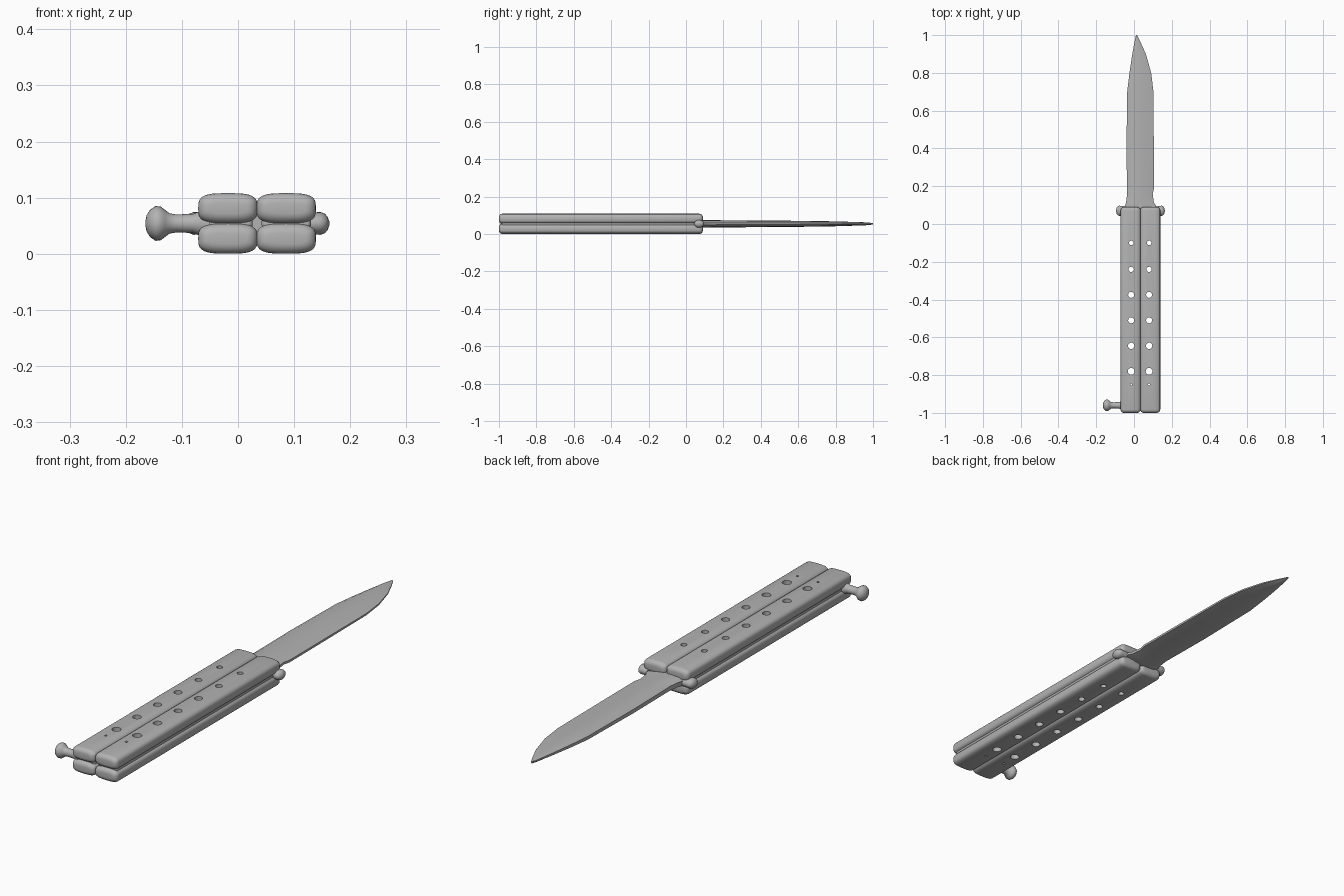
import bpy, bmesh, math

if "Cube" in bpy.data.objects:
    bpy.data.objects.remove(bpy.data.objects["Cube"])

ZC = 0.054                      # mid-height of the whole knife
HANDLES = {"left": -0.018, "right": 0.086}
HOLES = [(-0.10, 0.012), (-0.24, 0.014), (-0.375, 0.016),
         (-0.51, 0.016), (-0.645, 0.017), (-0.78, 0.018), (-0.85, 0.005)]

steel = bpy.data.materials.new("grey steel")
steel.diffuse_color = (0.45, 0.45, 0.45, 1)
steel.use_nodes = True
steel.node_tree.nodes["Principled BSDF"].inputs["Base Color"].default_value = steel.diffuse_color


def loft(name, rings, smooth=40):
    """Skin a list of equal-length point rings and cap both ends."""
    bm = bmesh.new()
    rows = [[bm.verts.new(p) for p in ring] for ring in rings]
    n = len(rows[0])
    for a, b in zip(rows, rows[1:]):
        for i in range(n):
            j = (i + 1) % n
            bm.faces.new((a[i], a[j], b[j], b[i]))
    bm.faces.new(rows[0])
    bm.faces.new(rows[-1])
    bmesh.ops.recalc_face_normals(bm, faces=bm.faces)
    me = bpy.data.meshes.new(name)
    bm.to_mesh(me)
    bm.free()
    me.materials.append(steel)
    ob = bpy.data.objects.new(name, me)
    bpy.context.collection.objects.link(ob)
    bpy.ops.object.select_all(action='DESELECT')
    ob.select_set(True)
    bpy.context.view_layer.objects.active = ob
    bpy.ops.object.shade_smooth_by_angle(angle=math.radians(smooth))
    return ob


def oval(cx, cz, rx, rz, y, power=1.0, n=32):
    """Superellipse ring in the xz plane."""
    pts = []
    for i in range(n):
        a = 2 * math.pi * i / n
        c, s = math.cos(a), math.sin(a)
        pts.append((cx + rx * math.copysign(abs(c) ** power, c), y,
                    cz + rz * math.copysign(abs(s) ** power, s)))
    return pts


def bar(name, cx, cz, rx, rz, y0, y1, r, power):
    """Long bar with rounded ends."""
    steps = [math.radians(a) for a in (0, 20, 45, 70, 90)]
    ends = [(y0 + r * (1 - math.sin(a)), r * (1 - math.cos(a))) for a in steps]
    rows = ends[::-1] + [(y1 + y0 - y, d) for y, d in ends]
    return loft(name, [oval(cx, cz, rx - d, rz - d, y, power) for y, d in rows])


# Drill bits for the handle holes, one hidden helper per handle
drills = {}
for side, hx in (("left", -0.015), ("right", 0.08)):
    bm = bmesh.new()
    for y, r in HOLES:
        res = bmesh.ops.create_cone(bm, cap_ends=True, segments=16,
                                    radius1=r, radius2=r, depth=0.3)
        bmesh.ops.translate(bm, verts=res["verts"], vec=(hx, y, ZC))
    me = bpy.data.meshes.new(side + "_drill")
    bm.to_mesh(me)
    bm.free()
    me.materials.append(steel)
    drills[side] = bpy.data.objects.new(side + "_drill", me)
    bpy.context.collection.objects.link(drills[side])
    drills[side].hide_render = True
    drills[side].display_type = 'WIRE'

# Handles: upper and lower scale with a narrower spacer between them
for side, cx in HANDLES.items():
    parts = [bar(side + "_lower_scale", cx, 0.027, 0.053, 0.027, -1.0, 0.09, 0.018, 0.6),
             bar(side + "_upper_scale", cx, 0.081, 0.053, 0.027, -1.0, 0.09, 0.018, 0.6),
             bar(side + "_spacer", cx, ZC, 0.044, 0.012, -0.985, 0.07, 0.008, 0.5)]
    for ob in parts:
        mod = ob.modifiers.new("holes", 'BOOLEAN')
        mod.operation = 'DIFFERENCE'
        mod.solver = 'EXACT'
        mod.object = drills[side]

# Blade with tang: y, spine x, edge x, half thickness
BLADE = [(0.04, -0.05, 0.115, 0.020), (0.09, -0.05, 0.12, 0.021),
         (0.115, -0.042, 0.105, 0.021), (0.16, -0.036, 0.099, 0.020),
         (0.19, -0.037, 0.106, 0.019), (0.40, -0.040, 0.105, 0.018),
         (0.70, -0.036, 0.103, 0.015), (0.80, -0.024, 0.091, 0.013),
         (0.90, -0.009, 0.063, 0.010), (0.96, 0.002, 0.036, 0.008),
         (1.00, 0.010, 0.016, 0.004)]
rings = []
for y, x0, x1, t in BLADE:
    half = [(0.0, 0.45), (0.12, 0.9), (0.35, 1.0), (0.65, 0.85), (1.0, 0.25)]
    top = [(x0 + (x1 - x0) * u, y, ZC + t * v) for u, v in half]
    low = [(x, y, 2 * ZC - z) for x, y, z in reversed(top)]
    rings.append(top + low)
loft("blade", rings, 30)


def lathe_x(name, profile, y, squash=1.0, n=24):
    """Turned part around an axis parallel to x."""
    return loft(name, [[(x, y + r * math.cos(2 * math.pi * i / n),
                         ZC + squash * r * math.sin(2 * math.pi * i / n))
                        for i in range(n)] for x, r in profile], 60)


# Guard lugs beside the blade root
for side, x0, d in (("left", -0.045, -1), ("right", 0.113, 1)):
    lathe_x(side + "_guard_lug",
            [(x0 + d * u, r) for u, r in ((0, 0.026), (0.02, 0.026), (0.034, 0.027),
                                         (0.042, 0.023), (0.047, 0.015), (0.050, 0.004))],
            0.07, 0.75)

# Latch: flared stem and rounded knob
lathe_x("latch", [(-0.165, 0.004), (-0.163, 0.014), (-0.157, 0.024), (-0.147, 0.031),
                  (-0.138, 0.030), (-0.130, 0.024), (-0.122, 0.018), (-0.11, 0.016),
                  (-0.08, 0.017), (-0.07, 0.021), (-0.05, 0.028)], -0.96)
